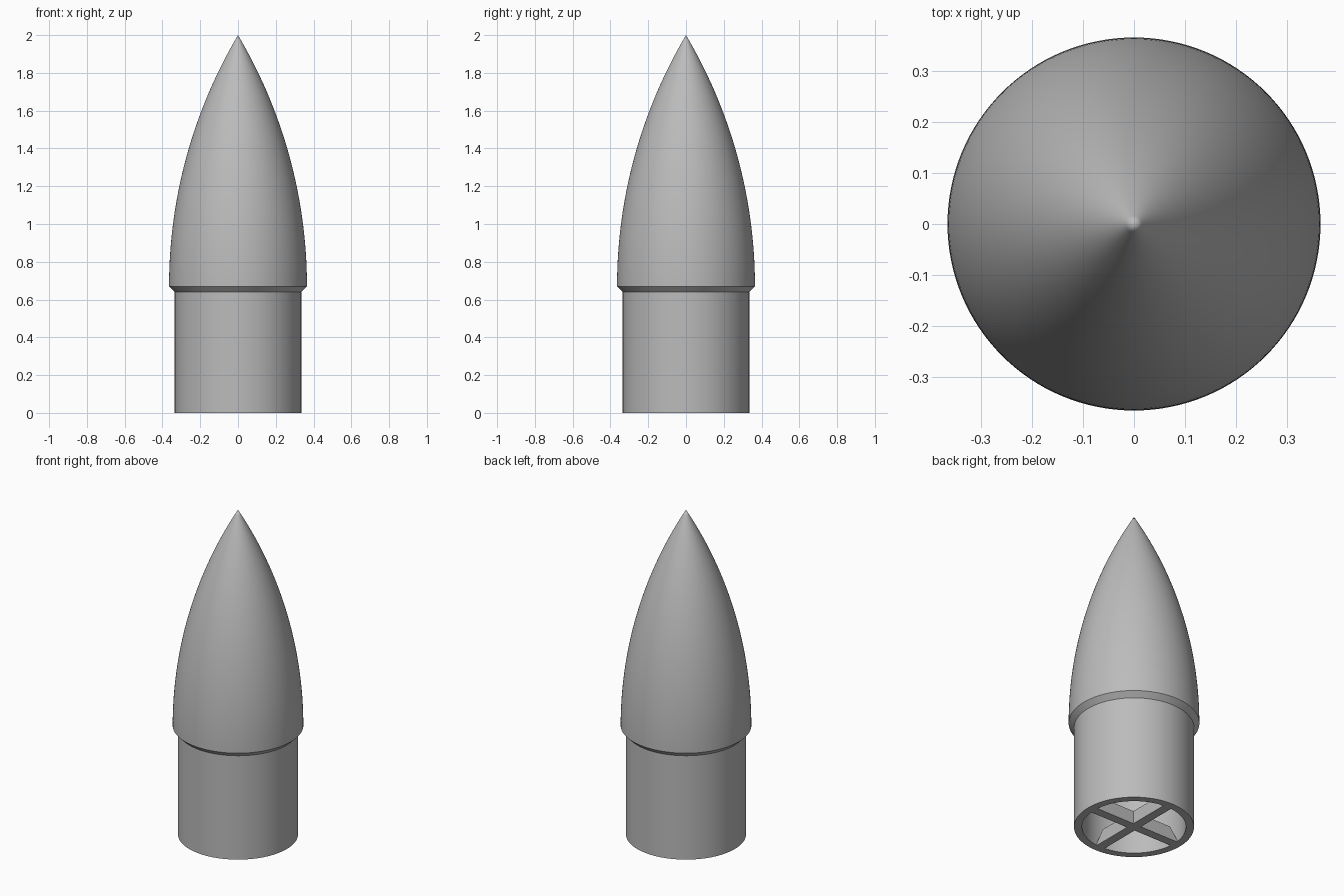
import bpy, bmesh, math

if "Cube" in bpy.data.objects:
    bpy.data.objects.remove(bpy.data.objects["Cube"], do_unlink=True)

SEGMENTS = 128
BASE_Z, TIP_Z = 0.67, 2.0
NOSE_R, SHOULDER_R, BORE_R = 0.365, 0.335, 0.29

grey = bpy.data.materials.new("plain grey")
grey.use_nodes = True
colour = (0.5, 0.5, 0.5, 1)
grey.diffuse_color = colour
grey.node_tree.nodes["Principled BSDF"].inputs["Base Color"].default_value = colour


def finish(name, bm):
    bmesh.ops.recalc_face_normals(bm, faces=bm.faces)
    mesh = bpy.data.meshes.new(name)
    bm.to_mesh(mesh)
    bm.free()
    mesh.materials.append(grey)
    obj = bpy.data.objects.new(name, mesh)
    bpy.context.collection.objects.link(obj)
    bpy.ops.object.select_all(action="DESELECT")
    obj.select_set(True)
    bpy.context.view_layer.objects.active = obj
    bpy.ops.object.shade_smooth_by_angle(angle=math.radians(30))
    return obj


def ogive(radius, length, steps):
    """Pointed arc from the base radius up to a tip on the axis."""
    rho = (radius ** 2 + length ** 2) / (2 * radius)
    points = []
    for i in range(steps + 1):
        h = length * i / steps
        r = math.sqrt(rho ** 2 - h ** 2) + radius - rho
        points.append((max(r, 0) if i < steps else 0, BASE_Z + h))
    return points


# Hollow shell: inner wall from its tip down, bottom rim, shoulder, collar, nose
inner = ogive(BORE_R, TIP_Z - BASE_Z - 0.2, 32)[::-1]
profile = inner + [(BORE_R, 0), (SHOULDER_R, 0), (SHOULDER_R, 0.64)]
profile += ogive(NOSE_R, TIP_Z - BASE_Z, 48)

bm = bmesh.new()
verts = [bm.verts.new((r, 0, z)) for r, z in profile]
edges = [bm.edges.new(pair) for pair in zip(verts, verts[1:])]
bmesh.ops.spin(bm, geom=verts + edges, axis=(0, 0, 1), cent=(0, 0, 0),
               angle=math.tau, steps=SEGMENTS, use_duplicate=False)
bmesh.ops.remove_doubles(bm, verts=bm.verts, dist=0.0001)
finish("nose_cone_shell", bm)

# Cross brace in the open end: two bars with sloped ends
for name, turn in (("brace_bar_across", 0), ("brace_bar_along", math.pi / 2)):
    bm = bmesh.new()
    bmesh.ops.create_cube(bm, size=1)
    for v in bm.verts:
        top = v.co.z > 0
        v.co.x *= 2 * (BORE_R - 0.05 if top else BORE_R + 0.01)
        v.co.y *= 0.055
        v.co.z = 0.08 if top else 0
    finish(name, bm).rotation_euler.z = turn
